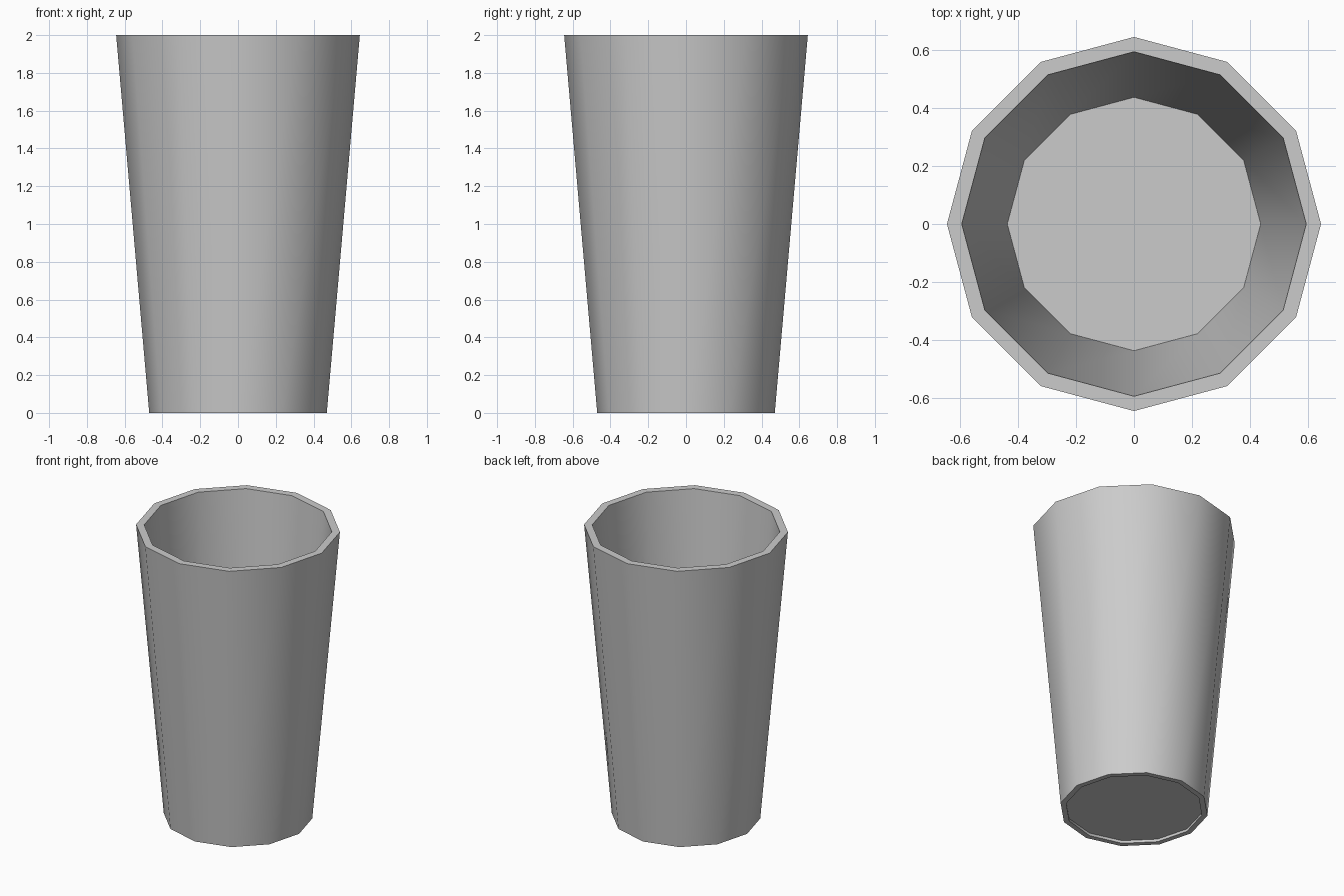
import bpy, bmesh, math

if "Cube" in bpy.data.objects:
    bpy.data.objects.remove(bpy.data.objects["Cube"])

SIDES = 12


def lathe(name, profile):
    """Revolve (radius, z) points into a 12-sided solid, capping both ends."""
    bm = bmesh.new()
    rings = []
    for r, z in profile:
        rings.append([bm.verts.new((r * math.cos(2 * math.pi * i / SIDES),
                                    r * math.sin(2 * math.pi * i / SIDES), z))
                      for i in range(SIDES)])
    for a, b in zip(rings, rings[1:]):
        for i in range(SIDES):
            j = (i + 1) % SIDES
            bm.faces.new((a[i], a[j], b[j], b[i]))
    bm.faces.new(rings[0])
    bm.faces.new(rings[-1])
    bmesh.ops.recalc_face_normals(bm, faces=bm.faces)
    mesh = bpy.data.meshes.new(name)
    bm.to_mesh(mesh)
    bm.free()
    obj = bpy.data.objects.new(name, mesh)
    bpy.context.collection.objects.link(obj)
    bpy.ops.object.select_all(action='DESELECT')
    obj.select_set(True)
    bpy.context.view_layer.objects.active = obj
    bpy.ops.object.shade_smooth_by_angle(angle=math.radians(40))
    return obj


# Tapered cup: recessed underside, foot rim, outer wall, lip, inner wall, floor
lathe("cup", [
    (0.436, 0.02),
    (0.434, 0.0),
    (0.47, 0.0),
    (0.645, 2.0),
    (0.594, 2.0),
    (0.437, 0.03),
])
